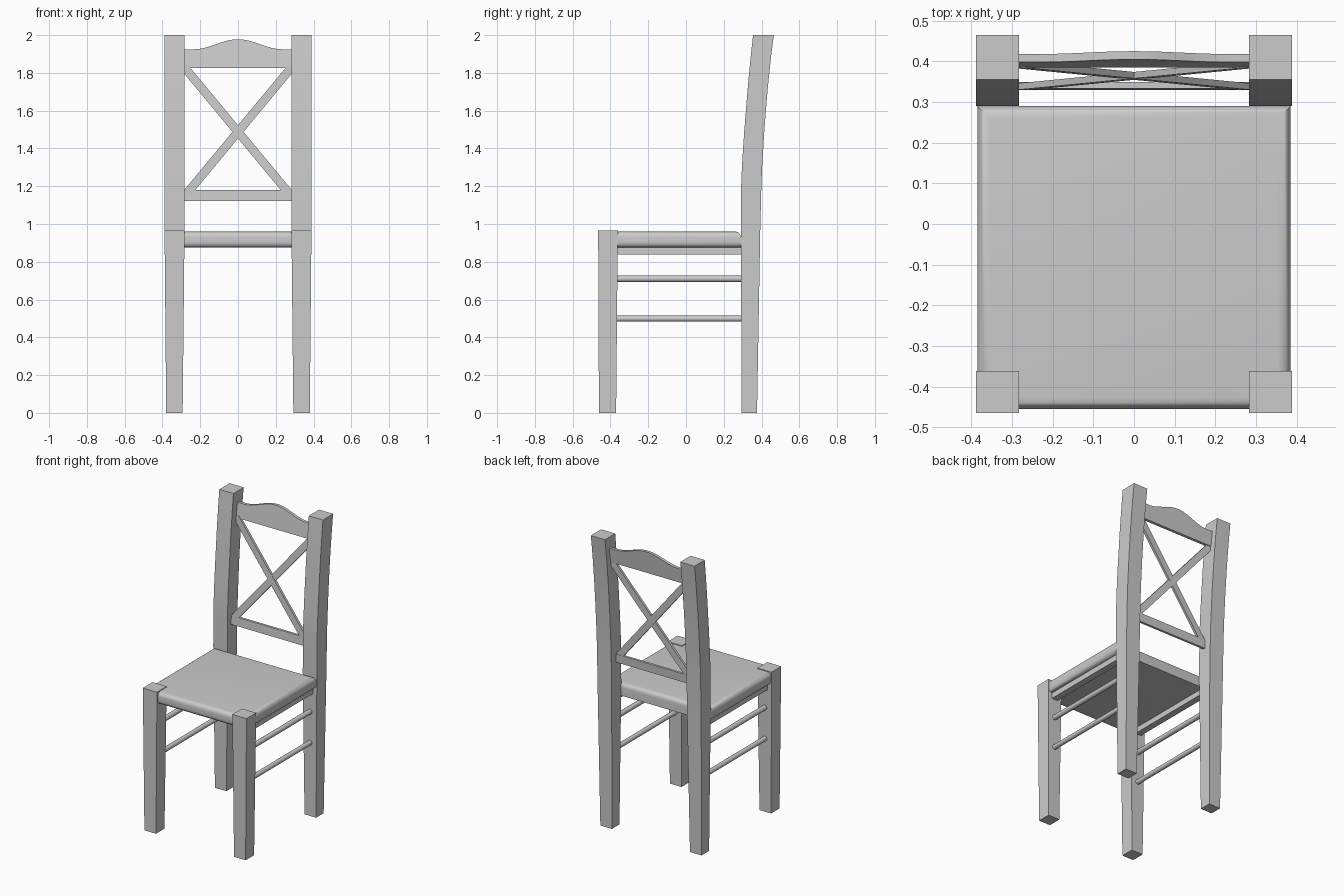
import bpy, bmesh, math
from mathutils import Vector

if "Cube" in bpy.data.objects:
    bpy.data.objects.remove(bpy.data.objects["Cube"])


def finish(name, bm, mirror=False, smooth=False):
    bmesh.ops.recalc_face_normals(bm, faces=bm.faces)
    me = bpy.data.meshes.new(name)
    bm.to_mesh(me)
    bm.free()
    ob = bpy.data.objects.new(name, me)
    bpy.context.collection.objects.link(ob)
    if mirror:
        ob.modifiers.new("Mirror", 'MIRROR')
    if smooth:
        bpy.ops.object.select_all(action='DESELECT')
        ob.select_set(True)
        bpy.context.view_layer.objects.active = ob
        bpy.ops.object.shade_smooth_by_angle(angle=math.radians(35))
    return ob


def loft(rings):
    """Closed solid through a list of equal-length point rings."""
    bm = bmesh.new()
    loops = [[bm.verts.new(p) for p in r] for r in rings]
    n = len(loops[0])
    for a, b in zip(loops, loops[1:]):
        for i in range(n):
            j = (i + 1) % n
            bm.faces.new((a[i], a[j], b[j], b[i]))
    bm.faces.new(loops[0])
    bm.faces.new(loops[-1])
    return bm


def rect(x0, x1, y0, y1, z):
    return [(x0, y0, z), (x1, y0, z), (x1, y1, z), (x0, y1, z)]


def box(x0, x1, y0, y1, z0, z1):
    return loft([rect(x0, x1, y0, y1, z0), rect(x0, x1, y0, y1, z1)])


# Front legs, slightly tapered
finish("front_leg", loft([rect(0.293, 0.380, -0.461, -0.370, 0),
                          rect(0.283, 0.389, -0.465, -0.361, 0.965)]), mirror=True)

# Back legs, tapered below the seat and curving back above it
sections = [(0, 0.295, 0.376), (0.965, 0.290, 0.393), (1.2, 0.292, 0.399),
            (1.3, 0.296, 0.403), (1.4, 0.302, 0.409), (1.5, 0.309, 0.415),
            (1.6, 0.317, 0.423), (1.7, 0.325, 0.431), (1.8, 0.334, 0.441),
            (1.9, 0.344, 0.452), (2.0, 0.355, 0.465)]
rings = []
for z, yf, yb in sections:
    t = min(z / 0.965, 1)
    rings.append(rect(0.293 - 0.010 * t, 0.380 + 0.009 * t, yf, yb, z))
finish("back_leg", loft(rings), mirror=True, smooth=True)

# Seat, rounded everywhere but the lower back edge and the corners
bm = box(-0.385, 0.385, -0.455, 0.29, 0.875, 0.96)
edges = []
for e in bm.edges:
    a, b = (v.co for v in e.verts)
    low_back = a.z < 0.9 and a.y > 0 and b.y > 0
    if abs(a.z - b.z) < 1e-4 and not low_back:
        edges.append(e)
bmesh.ops.bevel(bm, geom=edges, offset=0.03, offset_type='OFFSET',
                segments=6, profile=0.5, affect='EDGES')
finish("seat", bm, smooth=True)

# Side aprons under the seat
finish("side_apron", box(0.315, 0.36, -0.37, 0.30, 0.838, 0.88), mirror=True)

# Round side stretchers
for name, z, r in (("upper_stretcher", 0.71, 0.017), ("lower_stretcher", 0.499, 0.016)):
    rings = [[(0.336 + r * math.cos(i * math.tau / 16), y, z + r * math.sin(i * math.tau / 16))
              for i in range(16)] for y in (-0.38, 0.31)]
    finish(name, loft(rings), mirror=True, smooth=True)

# Lower back rail
finish("lower_back_rail", loft([rect(-0.287, 0.287, 0.329, 0.345, 1.122),
                                rect(-0.287, 0.287, 0.333, 0.349, 1.18)]))

# Crested top rail, leaning with the back
xs = [-0.287 + 0.574 * i / 32 for i in range(33)]
outline = [(-0.287, 1.825), (0.287, 1.825)]
for x in reversed(xs):
    t = max(0, 1 - abs(x) / 0.235)
    outline.append((x, 1.925 + 0.053 * (0.5 - 0.5 * math.cos(math.pi * t))))
rings = [[(x, 0.385 + 0.13 * (z - 1.825) + d, z) for x, z in outline] for d in (0, 0.02)]
finish("top_back_rail", loft(rings), smooth=True)

# Crossed slats between the rails
a, b = Vector((-0.284, 0.392, 1.83)), Vector((0.268, 0.338, 1.165))
axis = (b - a).normalized()
side = axis.cross(Vector((0, 1, 0))).normalized() * 0.0225
depth = axis.cross(side).normalized() * 0.008
finish("crossed_slat", loft([[p + side * s + depth * d
                              for s, d in ((-1, -1), (1, -1), (1, 1), (-1, 1))]
                             for p in (a, b)]), mirror=True)
